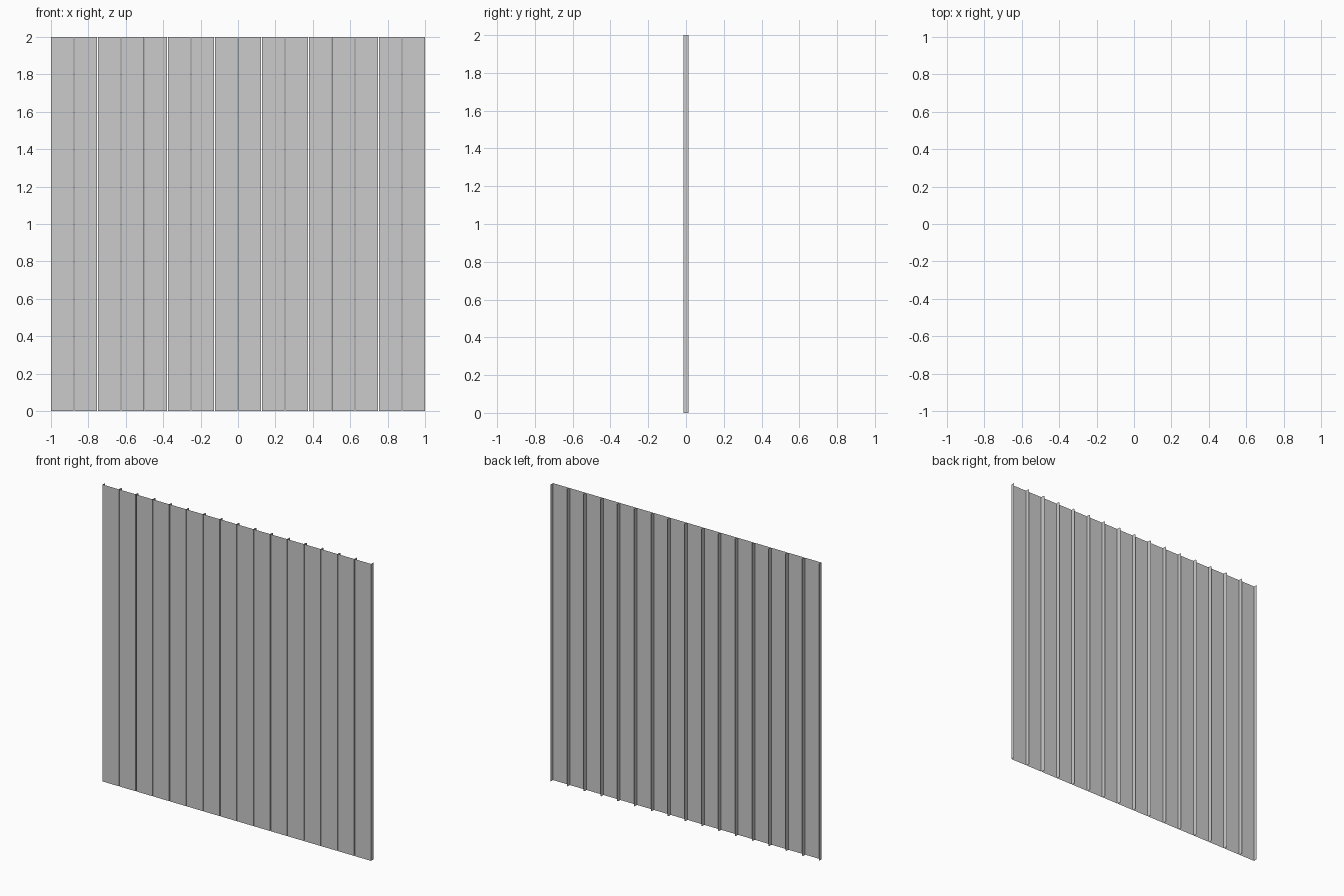
import bpy, bmesh

if "Cube" in bpy.data.objects:
    bpy.data.objects.remove(bpy.data.objects["Cube"])

COUNT, WIDTH, HEIGHT = 16, 2.0, 2.0
GAP, DEPTH = 0.005, 0.025
PANEL = (WIDTH - GAP * (COUNT - 1)) / COUNT


def cladding_panel(index):
    """Thin sheet with a flange folded back along both long edges."""
    x0 = -WIDTH / 2 + index * (PANEL + GAP)
    x1 = x0 + PANEL
    profile = [(x0, DEPTH / 2), (x0, -DEPTH / 2), (x1, -DEPTH / 2), (x1, DEPTH / 2)]
    bm = bmesh.new()
    low = [bm.verts.new((x, y, 0)) for x, y in profile]
    high = [bm.verts.new((x, y, HEIGHT)) for x, y in profile]
    for i in range(len(profile) - 1):
        bm.faces.new((low[i], low[i + 1], high[i + 1], high[i]))
    mesh = bpy.data.meshes.new("cladding_panel")
    bm.to_mesh(mesh)
    bm.free()
    obj = bpy.data.objects.new(f"cladding_panel_{index + 1:02d}", mesh)
    bpy.context.collection.objects.link(obj)


# Row of upright panels separated by narrow seams
for i in range(COUNT):
    cladding_panel(i)
